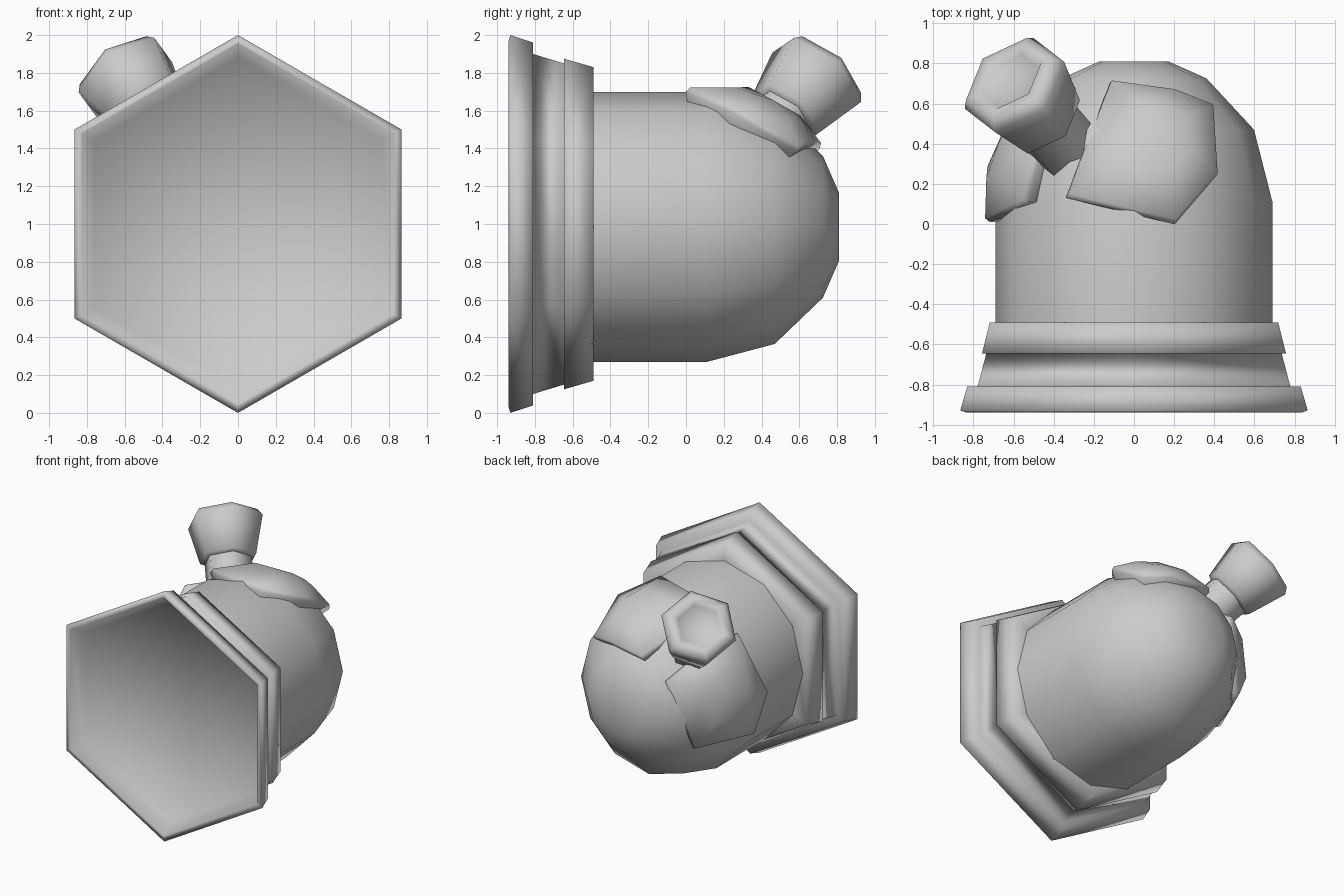
import bpy, bmesh, math
from mathutils import Vector

cube = bpy.data.objects.get("Cube")
if cube:
    bpy.data.objects.remove(cube, do_unlink=True)

grey = bpy.data.materials.new("plain_grey")
grey.use_nodes = True
colour = (0.6, 0.6, 0.6, 1)
grey.diffuse_color = colour
grey.node_tree.nodes["Principled BSDF"].inputs["Base Color"].default_value = colour


def finish(name, bm):
    """Turn the bmesh into an object that is smooth all over."""
    for face in bm.faces:
        face.smooth = True
    mesh = bpy.data.meshes.new(name)
    bm.to_mesh(mesh)
    bm.free()
    obj = bpy.data.objects.new(name, mesh)
    bpy.context.collection.objects.link(obj)
    mesh.materials.append(grey)


def lathe(name, profile, sides, origin, axis, squash=1.0, turn=0.0):
    """Turn (distance, radius) pairs about an axis; turn spins the corners."""
    w = Vector(axis).normalized()
    up = Vector((0, 0, 1))
    u = (up - w * up.dot(w)).normalized()
    v = w.cross(u) * squash
    angles = [math.radians(turn) + math.tau * i / sides for i in range(sides)]
    bm = bmesh.new()
    rings = []
    for t, r in profile:
        centre = Vector(origin) + w * t
        if r == 0:
            rings.append([bm.verts.new(centre)] * sides)
        else:
            rings.append([bm.verts.new(centre + (u * math.cos(a) + v * math.sin(a)) * r)
                          for a in angles])
    for low, high in zip(rings, rings[1:]):
        for i in range(sides):
            j = (i + 1) % sides
            corners = [low[i], low[j], high[j], high[i]]
            bm.faces.new(list(dict.fromkeys(corners)))
    finish(name, bm)


def shell_plate(name, outline, centre, radius):
    """Raised curved plate: an outline projected on a sphere, with a skirt."""
    c = Vector(centre)
    dirs = [(Vector(p) - c).normalized() for p in outline]
    mid = sum(dirs, Vector()).normalized()
    bm = bmesh.new()
    rings = []
    for mix, r in ((0.45, radius), (0.94, radius - 0.008), (1, radius - 0.03), (1, radius - 0.12)):
        rings.append([bm.verts.new(c + mid.lerp(d, mix).normalized() * r) for d in dirs])
    top = bm.verts.new(c + mid * radius)
    n = len(dirs)
    for i in range(n):
        j = (i + 1) % n
        bm.faces.new((top, rings[0][i], rings[0][j]))
        for a, b in zip(rings, rings[1:]):
            bm.faces.new((a[i], b[i], b[j], a[j]))
    bm.normal_update()
    if top.link_faces[0].normal.dot(mid) < 0:
        bmesh.ops.reverse_faces(bm, faces=bm.faces)
    finish(name, bm)


back = (0, 1, 0)

# Six-sided flared base: recessed front panel, stepped rim and collar
lathe("flared_base", [(-0.84, 0), (-0.84, 0.88), (-0.94, 0.955), (-0.94, 0.965),
                      (-0.93, 1.0), (-0.81, 0.96), (-0.81, 0.9), (-0.645, 0.85),
                      (-0.645, 0.875), (-0.49, 0.83), (-0.49, 0.68)],
      6, (0, 0, 1), back)

# Round body closed by a dome
lathe("domed_body", [(-0.5, 0.715), (0.11, 0.715), (0.47, 0.62), (0.725, 0.375),
                     (0.81, 0.18), (0.81, 0)], 12, (0, 0, 0.985), back, squash=0.965)

# Raised plates on the dome
dome_centre = (0, 0.1, 1)
shell_plate("upper_plate", [(-0.34, 0.13, 1.65), (-0.12, 0.71, 1.4), (0.2, 0.66, 1.42),
                            (0.39, 0.58, 1.38), (0.42, 0.25, 1.59), (0.2, 0.0, 1.69)],
            dome_centre, 0.765)
shell_plate("side_plate", [(-0.53, 0.11, 1.5), (-0.42, 0.47, 1.42), (-0.3, 0.69, 1.27),
                           (-0.47, 0.58, 0.74), (-0.66, 0.12, 0.74), (-0.71, 0.01, 1.04)],
            dome_centre, 0.755)

# Six-sided stem and knob with a dished end
tip = (-0.62, 0.72, 1.81)
lean = (-0.48, 0.565, 0.67)
lathe("knob_stem", [(-0.75, 0.18), (-0.3, 0.18)], 6, tip, lean, turn=8)
lathe("knob", [(-0.36, 0), (-0.36, 0.17), (-0.34, 0.215), (-0.05, 0.285), (0.0, 0.25),
               (0.01, 0.185), (-0.015, 0.165), (-0.015, 0)], 6, tip, lean, turn=8)
